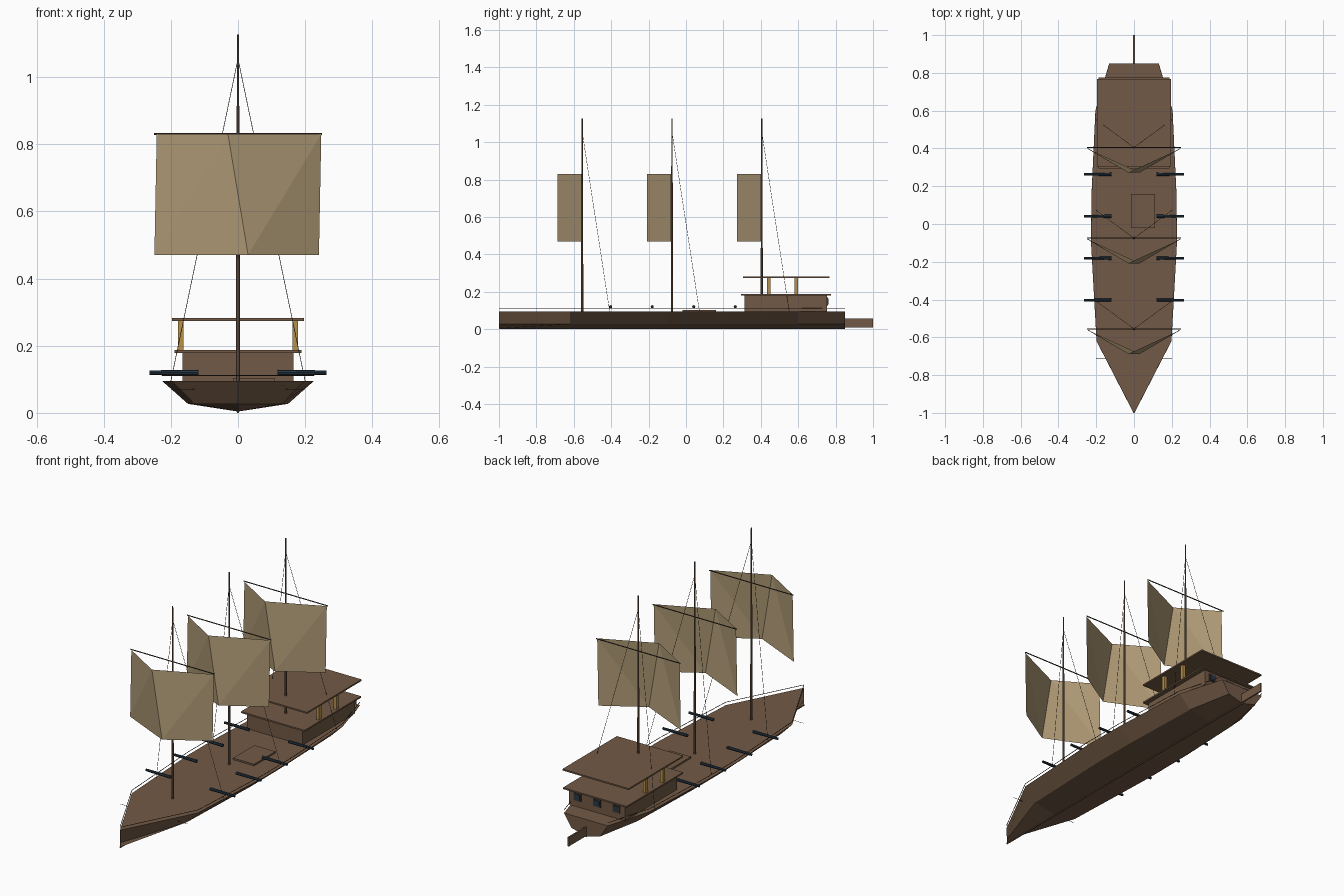
import bpy, bmesh, math
from mathutils import Vector

if "Cube" in bpy.data.objects:
    bpy.data.objects.remove(bpy.data.objects["Cube"])


def material(name, rgb):
    m = bpy.data.materials.new(name)
    m.diffuse_color = (*rgb, 1)
    m.use_nodes = True
    m.node_tree.nodes["Principled BSDF"].inputs["Base Color"].default_value = m.diffuse_color
    return m


WOOD = material("brown wood", (0.171, 0.102, 0.061))
DARK = material("dark wood", (0.07, 0.045, 0.03))
CANVAS = material("tan canvas", (0.44, 0.33, 0.185))
GOLD = material("golden wood", (0.47, 0.28, 0.065))
IRON = material("blue iron", (0.021, 0.04, 0.062))
ROPE = material("dark rope", (0.04, 0.032, 0.026))


def mesh_object(name, verts, faces, mat):
    me = bpy.data.meshes.new(name)
    me.from_pydata(verts, [], faces)
    bm = bmesh.new()
    bm.from_mesh(me)
    bmesh.ops.recalc_face_normals(bm, faces=bm.faces)
    bm.to_mesh(me)
    bm.free()
    me.materials.append(mat)
    ob = bpy.data.objects.new(name, me)
    bpy.context.collection.objects.link(ob)
    return ob


def box(name, x, y, z, mat):
    """Box from (low, high) ranges on each axis."""
    verts = [(a, b, c) for a in x for b in y for c in z]
    faces = [(0, 1, 3, 2), (4, 6, 7, 5), (0, 4, 5, 1), (2, 3, 7, 6), (0, 2, 6, 4), (1, 5, 7, 3)]
    return mesh_object(name, verts, faces, mat)


def rod(name, a, b, r1, r2, mat, sides=8):
    """Tapered rod between two points."""
    a, b = Vector(a), Vector(b)
    bpy.ops.mesh.primitive_cone_add(vertices=sides, radius1=r1, radius2=r2,
                                    depth=(b - a).length, location=(a + b) / 2)
    ob = bpy.context.object
    ob.name = name
    ob.rotation_euler = (b - a).to_track_quat('Z', 'Y').to_euler()
    ob.data.materials.append(mat)
    return ob


# Hull: lofted V-shaped sections, (y, half width at deck)
stations = [(-1, 0.001), (-0.62, 0.197), (-0.1, 0.226), (0.15, 0.224), (0.6, 0.203), (0.85, 0.13)]
DECK = 0.095
verts, faces = [], []
for y, w in stations:
    c = w * 0.66
    verts += [(-w, y, DECK), (-c, y, 0.027), (0, y, 0.004), (c, y, 0.027), (w, y, DECK)]
for i in range(len(stations) - 1):
    for j in range(5):
        k = (j + 1) % 5
        faces.append((i * 5 + j, i * 5 + k, i * 5 + 5 + k, i * 5 + 5 + j))
last = len(verts) - 5
faces += [tuple(range(5)), tuple(range(last, last + 5))]
mesh_object("hull", verts, faces, WOOD)

# Keel strip and rudder
box("keel", (-0.003, 0.003), (-1, 0.85), (0, 0.006), WOOD)
box("rudder", (-0.004, 0.004), (0.84, 1.0), (0.008, 0.056), WOOD)

# Deck hatch
box("hatch", (-0.015, 0.11), (-0.02, 0.16), (DECK, 0.104), WOOD)

# Side rails and small bow pegs
for s in (-1, 1):
    for (y0, w0), (y1, w1) in zip(stations, stations[1:]):
        rod("rail", (s * w0, y0, 0.111), (s * w1, y1, 0.111), 0.0016, 0.0016, DARK, 6)
    rod("bow_peg", (s * 0.13, -0.71, 0.07), (s * 0.2, -0.71, 0.07), 0.001, 0.001, ROPE, 6)

# Masts, yards, sails and stays
for my in (-0.555, -0.075, 0.405):
    rod("mast", (0, my, DECK), (0, my, 1.127), 0.0065, 0.003, WOOD, 8)
    rod("yard", (-0.25, my, 0.83), (0.25, my, 0.83), 0.003, 0.003, DARK, 6)
    back, front = my - 0.005, my - 0.133
    mesh_object("sail",
                [(-0.242, back, 0.83), (-0.03, front, 0.83), (0.248, back, 0.83),
                 (-0.249, back, 0.47), (0.03, front, 0.47), (0.241, back, 0.47)],
                [(0, 3, 1), (3, 4, 1), (1, 4, 2), (4, 5, 2)], CANVAS)
    for s in (-1, 1):
        rod("stay", (0, my, 1.055), (s * 0.2, my + 0.147, DECK), 0.001, 0.001, ROPE, 5)

# Cannons along both sides
for cy in (-0.403, -0.181, 0.041, 0.263):
    for s in (-1, 1):
        rod("cannon", (s * 0.118, cy, 0.12), (s * 0.264, cy, 0.12), 0.0085, 0.0065, IRON, 8)

# Stern cabin with lower and upper roofs
box("cabin", (-0.166, 0.166), (0.312, 0.755), (DECK, 0.181), WOOD)
box("lower_roof", (-0.189, 0.189), (0.295, 0.775), (0.179, 0.187), WOOD)
box("upper_roof", (-0.197, 0.197), (0.305, 0.768), (0.274, 0.282), WOOD)
for s in (-1, 1):
    for py in (0.442, 0.589):
        box("roof_post", (s * 0.171 - 0.008, s * 0.171 + 0.008), (py - 0.01, py + 0.01),
            (0.186, 0.275), GOLD)

# Framed stern windows
for wx in (-0.115, 0, 0.115):
    box("window_frame", (wx - 0.022, wx + 0.022), (0.753, 0.759), (0.127, 0.169), DARK)
    box("window_pane", (wx - 0.016, wx + 0.016), (0.755, 0.762), (0.133, 0.163), IRON)
